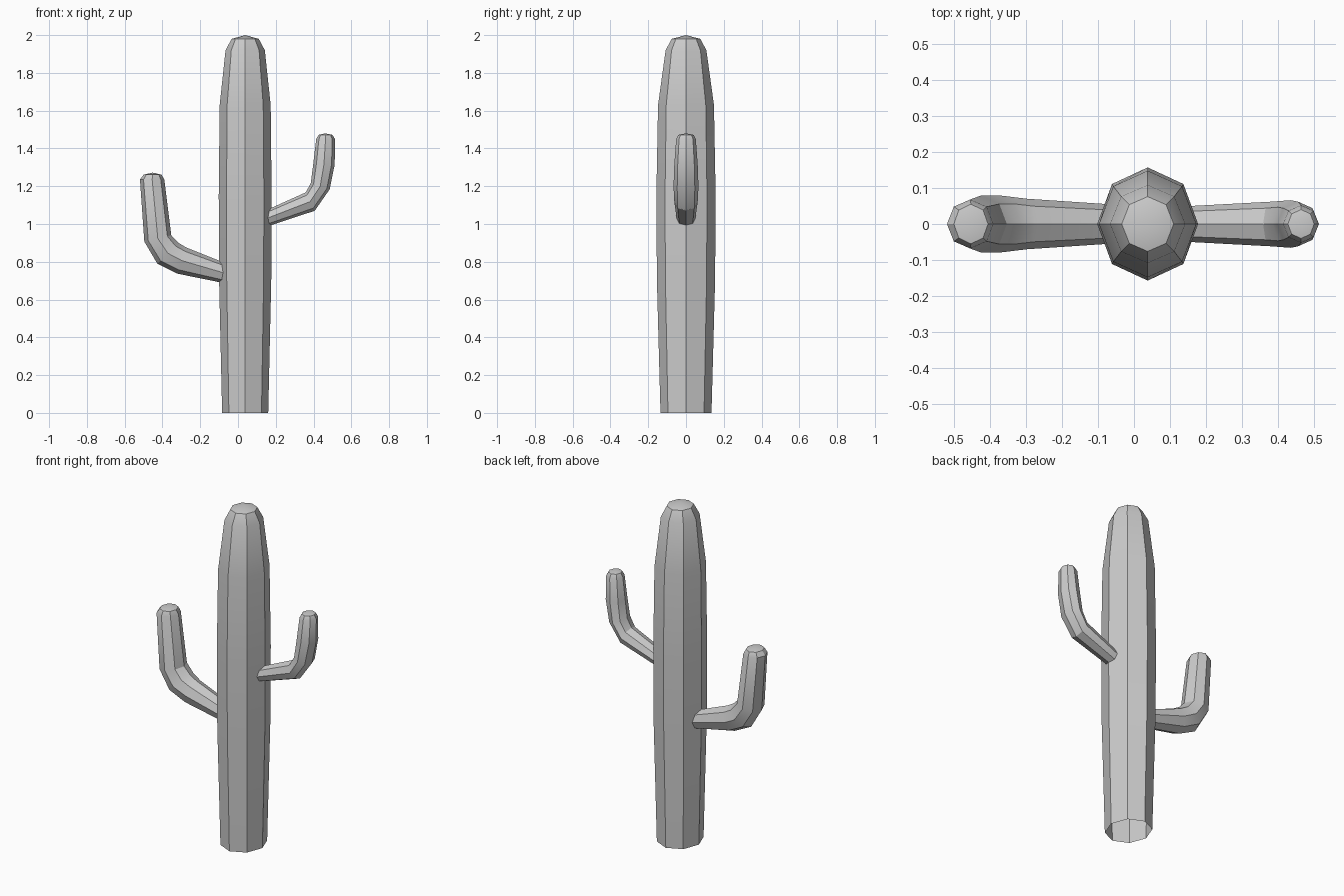
import bpy, bmesh, math
from mathutils import Vector

if "Cube" in bpy.data.objects:
    bpy.data.objects.remove(bpy.data.objects["Cube"])

SIDES = 8


def tube(name, rings, apex):
    """Loft eight-sided rings; each ring is (point a, point b, half depth) in the xz plane."""
    bm = bmesh.new()
    loops = []
    for (ax, az), (bx, bz), depth in rings:
        a, b = Vector((ax, 0, az)), Vector((bx, 0, bz))
        mid, half = (a + b) / 2, (b - a) / 2
        loop = []
        for i in range(SIDES):
            t = 2 * math.pi * i / SIDES
            loop.append(bm.verts.new(mid + half * math.cos(t) + Vector((0, depth * math.sin(t), 0))))
        loops.append(loop)
    for lo, hi in zip(loops, loops[1:]):
        for i in range(SIDES):
            j = (i + 1) % SIDES
            bm.faces.new((lo[i], lo[j], hi[j], hi[i]))
    # Domed tip
    tip = bm.verts.new((apex[0], 0, apex[1]))
    for i in range(SIDES):
        bm.faces.new((loops[-1][i], loops[-1][(i + 1) % SIDES], tip))
    bmesh.ops.recalc_face_normals(bm, faces=bm.faces)
    mesh = bpy.data.meshes.new(name)
    bm.to_mesh(mesh)
    bm.free()
    obj = bpy.data.objects.new(name, mesh)
    bpy.context.collection.objects.link(obj)
    bpy.ops.object.select_all(action='DESELECT')
    obj.select_set(True)
    bpy.context.view_layer.objects.active = obj
    bpy.ops.object.shade_smooth_by_angle(angle=math.radians(30))
    return obj


# Trunk: open at the base, (height, half width, half depth)
CX = 0.038
profile = [(0, 0.122, 0.135), (0.7, 0.138, 0.154), (1.15, 0.14, 0.157),
           (1.63, 0.135, 0.148), (1.92, 0.104, 0.108), (1.98, 0.072, 0.076)]
tube("trunk", [((CX - w, z), (CX + w, z), d) for z, w, d in profile], (CX, 2.0))

# Left arm: outer point, inner point, half depth
tube("left_arm", [
    ((-0.04, 0.68), (-0.04, 0.782), 0.053),
    ((-0.32, 0.737), (-0.273, 0.875), 0.07),
    ((-0.427, 0.79), (-0.315, 0.9), 0.079),
    ((-0.496, 0.907), (-0.353, 0.94), 0.079),
    ((-0.519, 1.235), (-0.39, 1.235), 0.068),
    ((-0.5, 1.261), (-0.405, 1.261), 0.055)], (-0.452, 1.272))

# Right arm
tube("right_arm", [
    ((0.12, 0.975), (0.12, 1.06), 0.048),
    ((0.406, 1.07), (0.358, 1.167), 0.062),
    ((0.485, 1.183), (0.385, 1.215), 0.066),
    ((0.512, 1.315), (0.398, 1.315), 0.062),
    ((0.513, 1.45), (0.414, 1.45), 0.052),
    ((0.5, 1.472), (0.427, 1.472), 0.04)], (0.462, 1.48))
